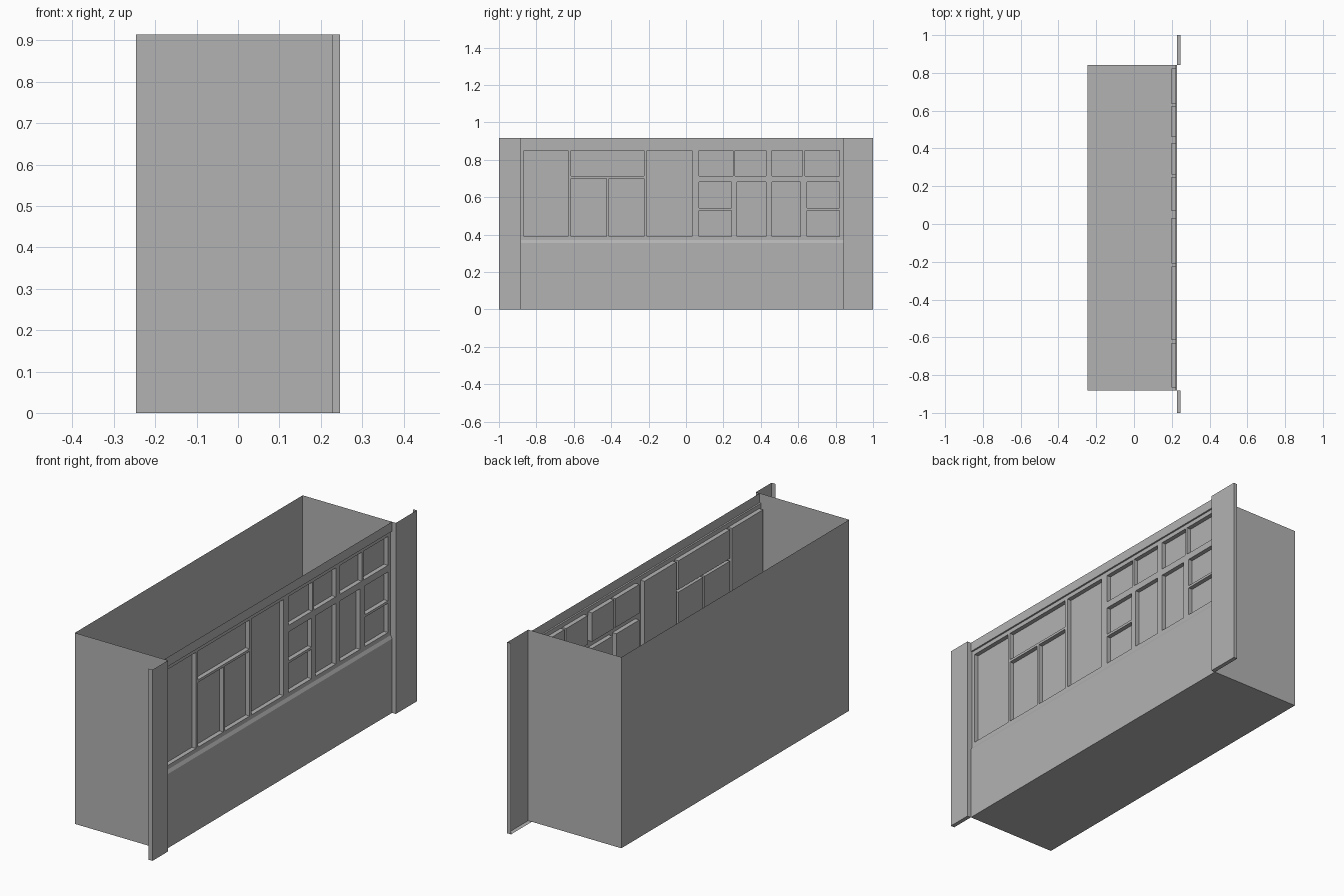
import bpy, bmesh

cube = bpy.data.objects.get("Cube")
if cube:
    bpy.data.objects.remove(cube, do_unlink=True)

grey = bpy.data.materials.new("plain_grey")
grey.use_nodes = True
grey.diffuse_color = (0.45, 0.45, 0.45, 1)
grey.node_tree.nodes["Principled BSDF"].inputs["Base Color"].default_value = grey.diffuse_color

# Main dimensions
BACK, WALL, FRONT = -0.247, 0.227, 0.247
PANEL, GLASS = 0.219, 0.198
Y0, Y1, TOP = -0.882, 0.842, 0.915
LEDGE_LOW, LEDGE, CORNICE = 0.355, 0.37, 0.87


def finish(name, bm):
    mesh = bpy.data.meshes.new(name)
    bm.to_mesh(mesh)
    bm.free()
    mesh.materials.append(grey)
    obj = bpy.data.objects.new(name, mesh)
    bpy.context.collection.objects.link(obj)
    return obj


def quad(bm, *points):
    return bm.faces.new([bm.verts.new(p) for p in points])


def open_box(name, low, high, open_sides):
    """Box shell without the faces that point along the given directions."""
    bm = bmesh.new()
    bmesh.ops.create_cube(bm, size=1)
    bm.normal_update()
    gone = [f for f in bm.faces
            if any(f.normal[axis] * sign > 0.9 for axis, sign in open_sides)]
    bmesh.ops.delete(bm, geom=gone, context='FACES')
    for v in bm.verts:
        v.co = [(a + b) / 2 + c * (b - a) for a, b, c in zip(low, high, v.co)]
    return finish(name, bm)


# Body shell: open at the top and where the facade goes
open_box("body_shell", (BACK, Y0, 0), (WALL, Y1, TOP), [(2, 1), (0, 1)])

# Side pillars: hollow, open at the back and top
for name, a, b in (("right_pillar", -1, Y0), ("left_pillar", Y1, 1)):
    open_box(name, (WALL, a, 0), (FRONT, b, TOP), [(2, 1), (0, -1)])

# Plain facade strips: lower wall, sloped ledge, cornice underside, cornice
bm = bmesh.new()
profiles = [[(WALL, 0), (WALL, LEDGE_LOW), (PANEL, LEDGE)],
            [(PANEL, CORNICE), (WALL, CORNICE), (WALL, TOP)]]
for profile in profiles:
    for (xa, za), (xb, zb) in zip(profile, profile[1:]):
        quad(bm, (xa, Y0, za), (xa, Y1, za), (xb, Y1, zb), (xb, Y0, zb))
bmesh.ops.remove_doubles(bm, verts=bm.verts, dist=0.0001)
finish("facade_strips", bm)

# Window openings as (y min, y max, z min, z max)
SILL, HEAD = 0.39, 0.85
windows = [(-0.866, -0.631, SILL, HEAD), (-0.209, 0.032, SILL, HEAD),
           (-0.615, -0.225, 0.712, HEAD),
           (-0.615, -0.424, SILL, 0.7), (-0.412, -0.225, SILL, 0.7),
           (0.273, 0.428, SILL, 0.68), (0.46, 0.612, SILL, 0.68)]
for a, b in ((0.07, 0.25), (0.262, 0.428), (0.46, 0.624), (0.636, 0.822)):
    windows.append((a, b, 0.712, HEAD))
for a, b in ((0.07, 0.244), (0.647, 0.822)):
    windows += [(a, b, SILL, 0.53), (a, b, 0.542, 0.68)]

# Window wall: every grid cell outside the openings, merged into flat faces
ys = sorted({Y0, Y1} | {y for w in windows for y in w[:2]})
zs = sorted({LEDGE, CORNICE} | {z for w in windows for z in w[2:]})
bm = bmesh.new()
for a, b in zip(ys, ys[1:]):
    for c, d in zip(zs, zs[1:]):
        y, z = (a + b) / 2, (c + d) / 2
        if not any(w[0] < y < w[1] and w[2] < z < w[3] for w in windows):
            quad(bm, (PANEL, a, c), (PANEL, b, c), (PANEL, b, d), (PANEL, a, d))
bmesh.ops.remove_doubles(bm, verts=bm.verts, dist=0.0001)
finish("window_wall", bm)

# Recessed windows: pans open to the outside
for i, (a, b, c, d) in enumerate(windows, 1):
    pan = open_box(f"window_{i}", (GLASS, a, c), (PANEL, b, d), [(0, 1)])
    pan.data.flip_normals()
